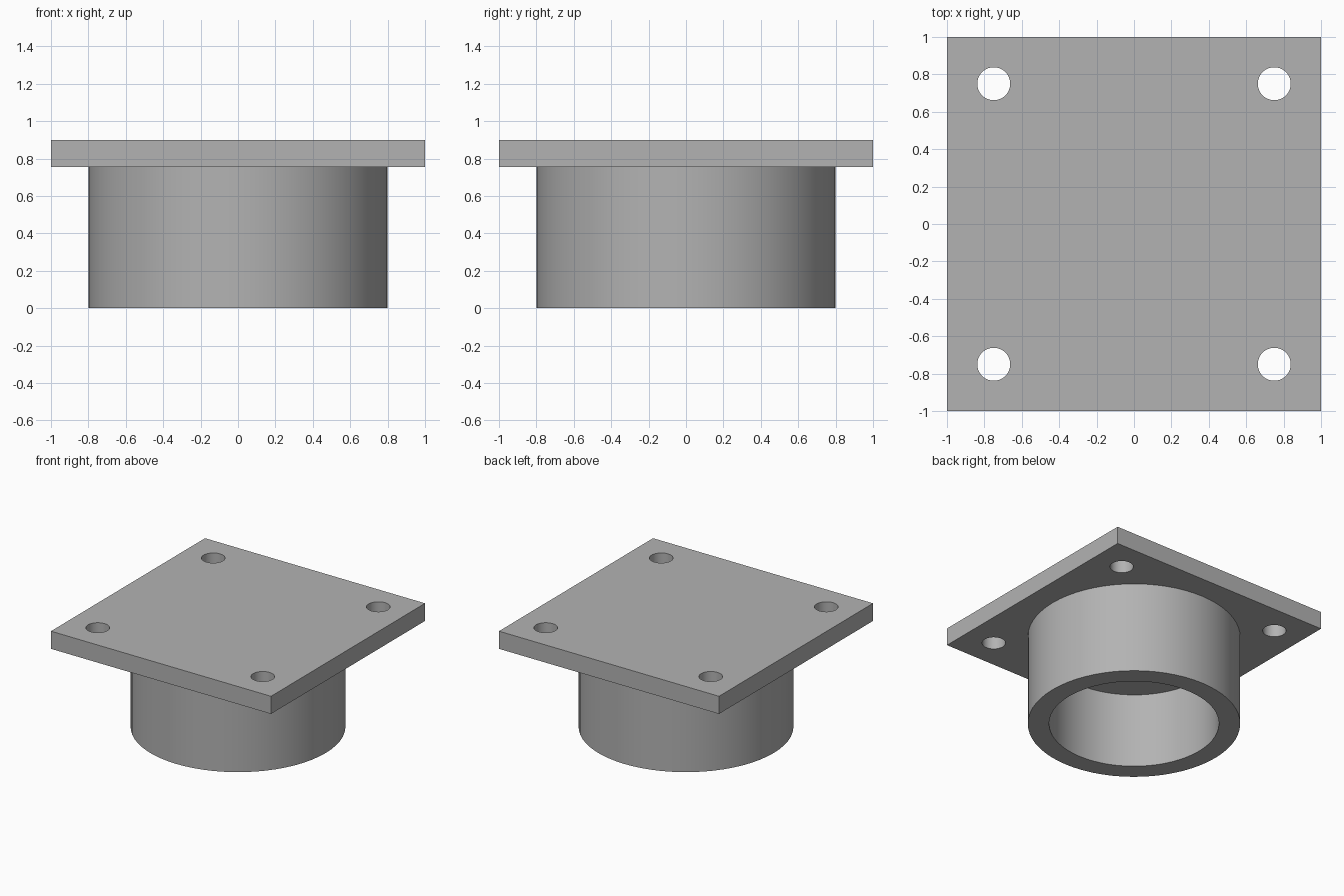
import bpy
import bmesh
from math import radians

default_cube = bpy.data.objects.get("Cube")
if default_cube:
    bpy.data.objects.remove(default_cube, do_unlink=True)

PLATE_TOP, PLATE_BOTTOM = 0.9, 0.755
HOLE_OFFSET, HOLE_RADIUS = 0.75, 0.088
OUTER_RADIUS, INNER_RADIUS, SOCKET_DEPTH = 0.8, 0.64, 0.62
SEGMENTS = 64

grey = bpy.data.materials.new("Plain grey")
grey.use_nodes = True
colour = (0.45, 0.45, 0.45, 1)
grey.diffuse_color = colour
grey.node_tree.nodes["Principled BSDF"].inputs["Base Color"].default_value = colour


def add_object(name, bm):
    """Turn a bmesh into a grey object in the scene."""
    bmesh.ops.recalc_face_normals(bm, faces=bm.faces)
    mesh = bpy.data.meshes.new(name)
    bm.to_mesh(mesh)
    bm.free()
    mesh.materials.append(grey)
    obj = bpy.data.objects.new(name, mesh)
    bpy.context.collection.objects.link(obj)
    return obj


def cylinder(name, radius, bottom, top, x=0, y=0):
    bm = bmesh.new()
    bmesh.ops.create_cone(bm, cap_ends=True, segments=SEGMENTS, radius1=radius,
                          radius2=radius, depth=top - bottom)
    bmesh.ops.translate(bm, verts=bm.verts, vec=(x, y, (top + bottom) / 2))
    return add_object(name, bm)


def cut(target, cutter):
    """Subtract the cutter from the target and keep it as a hidden helper."""
    cutter.hide_render = True
    cutter.hide_viewport = True
    mod = target.modifiers.new(cutter.name, "BOOLEAN")
    mod.operation = "DIFFERENCE"
    mod.solver = "EXACT"
    mod.object = cutter


def apply_and_smooth(obj):
    """Bake the cuts, remove the helpers, and smooth only the round walls."""
    bpy.ops.object.select_all(action="DESELECT")
    obj.select_set(True)
    bpy.context.view_layer.objects.active = obj
    for mod in list(obj.modifiers):
        cutter = mod.object
        bpy.ops.object.modifier_apply(modifier=mod.name)
        bpy.data.objects.remove(cutter, do_unlink=True)
    bpy.ops.object.shade_smooth_by_angle(angle=radians(30))


# Square mounting plate with a bolt hole near each corner
bm = bmesh.new()
bmesh.ops.create_cube(bm, size=2)
bmesh.ops.scale(bm, verts=bm.verts, vec=(1, 1, (PLATE_TOP - PLATE_BOTTOM) / 2))
bmesh.ops.translate(bm, verts=bm.verts, vec=(0, 0, (PLATE_TOP + PLATE_BOTTOM) / 2))
plate = add_object("mounting_plate", bm)
for side_x in (-1, 1):
    for side_y in (-1, 1):
        cut(plate, cylinder("bolt_hole_cutter", HOLE_RADIUS, 0.5, 1.1,
                            side_x * HOLE_OFFSET, side_y * HOLE_OFFSET))
apply_and_smooth(plate)

# Round collar under the plate with a blind socket open at the bottom
collar = cylinder("round_collar", OUTER_RADIUS, 0, PLATE_BOTTOM)
cut(collar, cylinder("socket_cutter", INNER_RADIUS, -0.2, SOCKET_DEPTH))
apply_and_smooth(collar)
